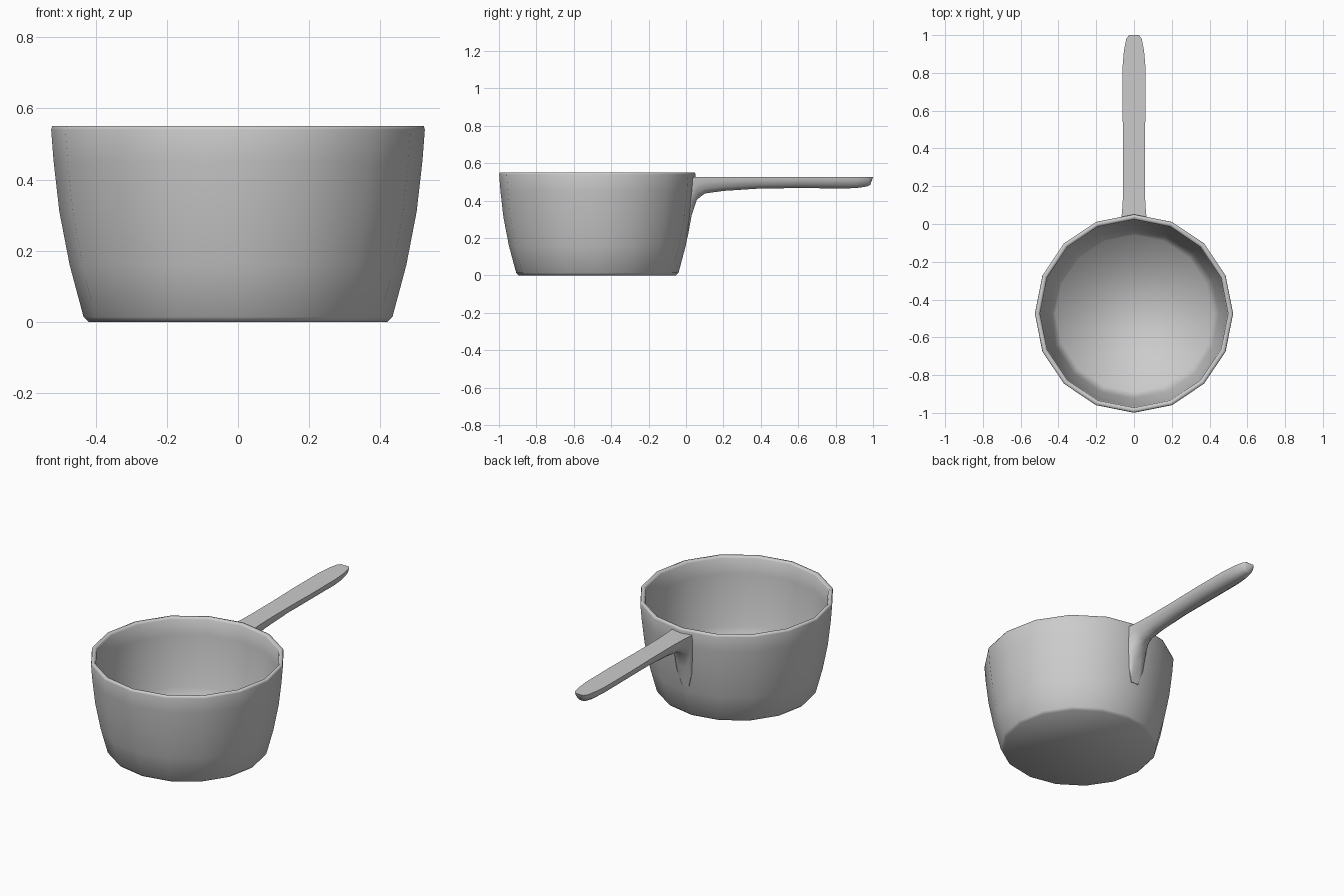
import bpy, bmesh, math
from mathutils import Vector

cube = bpy.data.objects.get("Cube")
if cube:
    bpy.data.objects.remove(cube, do_unlink=True)

metal = bpy.data.materials.new("grey_metal")
metal.use_nodes = True
GREY = (0.6, 0.6, 0.6, 1)
metal.diffuse_color = GREY
metal.node_tree.nodes["Principled BSDF"].inputs["Base Color"].default_value = GREY


def loft(name, rings, angle, loop=True):
    """Skin closed rings of equal size, cap both ends."""
    bm = bmesh.new()
    vs = [[bm.verts.new(p) for p in ring] for ring in rings]
    n = len(vs[0])
    for a, b in zip(vs, vs[1:]):
        for i in range(n):
            j = (i + 1) % n
            bm.faces.new((a[i], a[j], b[j], b[i]))
    bm.faces.new(vs[0][::-1])
    bm.faces.new(vs[-1])
    bmesh.ops.recalc_face_normals(bm, faces=bm.faces[:])
    mesh = bpy.data.meshes.new(name)
    bm.to_mesh(mesh)
    bm.free()
    mesh.materials.append(metal)
    ob = bpy.data.objects.new(name, mesh)
    bpy.context.collection.objects.link(ob)
    bpy.ops.object.select_all(action='DESELECT')
    ob.select_set(True)
    bpy.context.view_layer.objects.active = ob
    bpy.ops.object.shade_smooth_by_angle(angle=math.radians(angle))
    return ob


# Pot: radius and height from the underside, over the rim, to the inner floor
SIDES, POT_Y = 16, -0.474
profile = [(0.42, 0), (0.434, 0.014), (0.473, 0.16), (0.502, 0.31),
           (0.518, 0.45), (0.525, 0.54), (0.522, 0.55), (0.505, 0.55),
           (0.498, 0.54), (0.493, 0.45), (0.478, 0.31), (0.45, 0.16),
           (0.415, 0.03)]
turns = [2 * math.pi * i / SIDES for i in range(SIDES)]
loft("pot", [[Vector((r * math.cos(a), POT_Y + r * math.sin(a), z)) for a in turns]
             for r, z in profile], 80)

# Handle: flat top and rounded underside; the first sections form the bracket
TOP = 0.525
section = [(1, 0), (0.97, 0.3), (0.75, 0.72), (0.36, 1)]
section += [(-u, v) for u, v in reversed(section)]
# each station: top y, bottom y, bottom z, half width
stations = [(0.03, -0.01, 0.2, 0.066), (0.04, 0.008, 0.2, 0.066),
            (0.05, 0.03, 0.32, 0.065), (0.07, 0.058, 0.405, 0.063),
            (0.11, 0.1, 0.438, 0.06), (0.2, 0.2, 0.452, 0.057),
            (0.4, 0.4, 0.465, 0.057), (0.62, 0.62, 0.467, 0.061),
            (0.84, 0.84, 0.465, 0.06), (0.92, 0.91, 0.467, 0.053),
            (0.98, 0.97, 0.476, 0.041), (1.0, 0.985, 0.484, 0.026)]
loft("handle", [[Vector((u * w, yt + (yb - yt) * v, TOP + (zb - TOP) * v))
                 for u, v in section] for yt, yb, zb, w in stations], 50)
